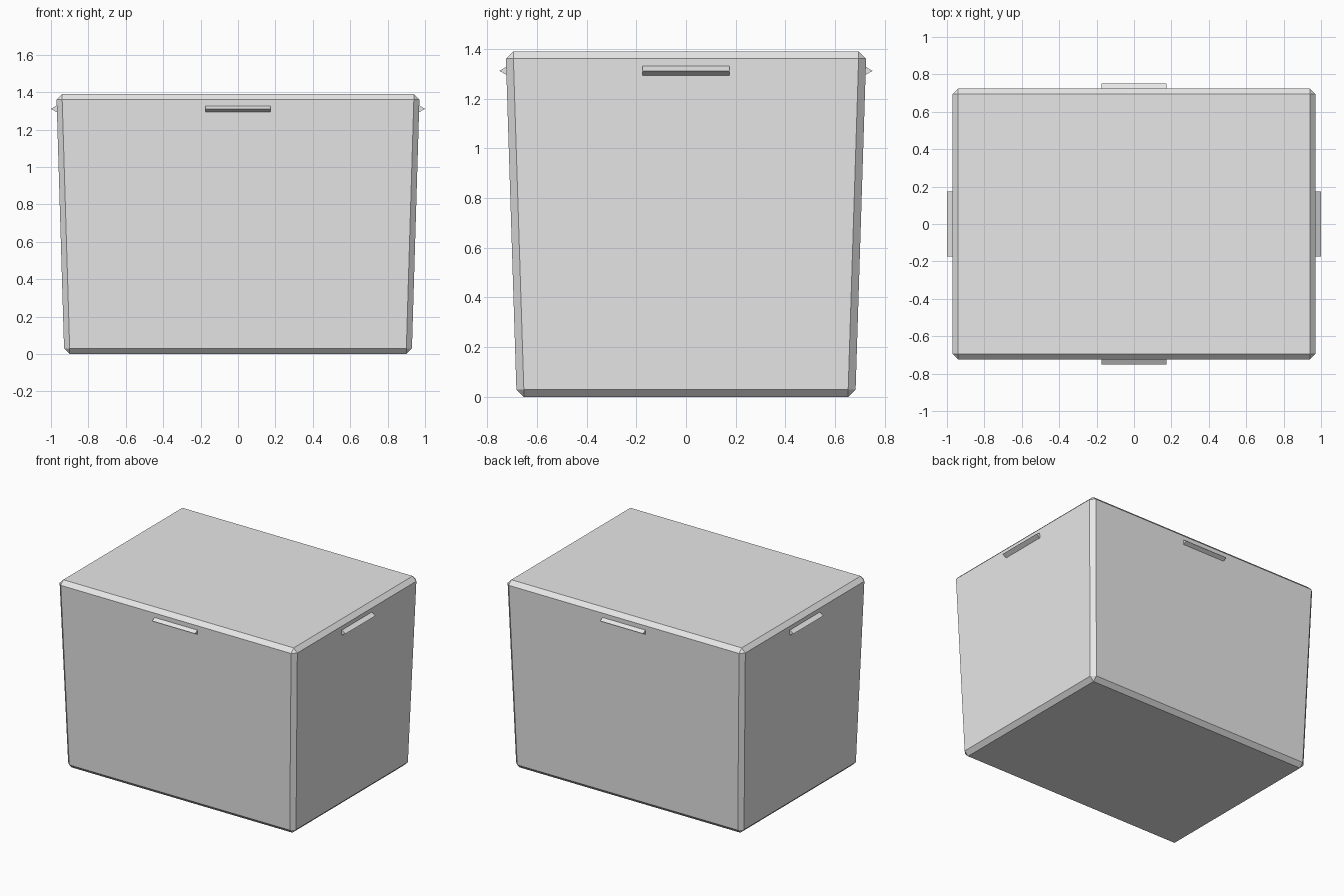
import bpy, bmesh, math
from mathutils import Matrix

if "Cube" in bpy.data.objects:
    bpy.data.objects.remove(bpy.data.objects["Cube"])

grey = bpy.data.materials.new("plain grey")
grey.diffuse_color = (0.8, 0.8, 0.8, 1)
grey.use_nodes = True
grey.node_tree.nodes["Principled BSDF"].inputs["Base Color"].default_value = grey.diffuse_color

C = 0.03                       # chamfer width


def finish(bm, name):
    bmesh.ops.recalc_face_normals(bm, faces=bm.faces)
    mesh = bpy.data.meshes.new(name)
    bm.to_mesh(mesh)
    bm.free()
    mesh.materials.append(grey)
    obj = bpy.data.objects.new(name, mesh)
    bpy.context.collection.objects.link(obj)
    return obj


# Tapered box: short end rectangles and chamfered-corner rings between them
def rectangle(bm, x, y, z):
    return [bm.verts.new((sx * x, sy * y, z))
            for sx, sy in ((1, 1), (-1, 1), (-1, -1), (1, -1))]


def octagon(bm, x, y, z):
    pts = [(x, y - C), (x - C, y), (C - x, y), (-x, y - C),
           (-x, C - y), (C - x, -y), (x - C, -y), (x, C - y)]
    return [bm.verts.new((px, py, z)) for px, py in pts]


bm = bmesh.new()
base = rectangle(bm, 0.90, 0.652, 0)
low = octagon(bm, 0.93, 0.682, C)
high = octagon(bm, 0.97, 0.724, 1.36)
top = rectangle(bm, 0.94, 0.694, 1.39)
for i in range(8):                                   # walls and upright chamfers
    j = (i + 1) % 8
    bm.faces.new((low[i], low[j], high[j], high[i]))
for cap, ring in ((base, low), (top, high)):         # end faces and their chamfers
    bm.faces.new(cap)
    for i in range(4):
        a, b, c = 2 * i, 2 * i + 1, (2 * i + 2) % 8
        bm.faces.new((cap[i], ring[a], ring[b]))
        bm.faces.new((cap[i], ring[b], ring[c], cap[(i + 1) % 4]))
finish(bm, "tapered_box")


# Wedge-shaped finger grip on each wall
def grip(name, reach, angle):
    bm = bmesh.new()
    profile = [(reach - 0.036, 1.333), (reach, 1.311), (reach - 0.036, 1.291)]
    ends = [[bm.verts.new((x, y, z)) for x, z in profile] for y in (-0.175, 0.175)]
    for end in ends:
        bm.faces.new(end)
    for i in range(3):
        j = (i + 1) % 3
        bm.faces.new((ends[0][i], ends[0][j], ends[1][j], ends[1][i]))
    bm.transform(Matrix.Rotation(math.radians(angle), 4, 'Z'))
    finish(bm, name)


for name, reach, angle in (("right_grip", 1.0, 0), ("back_grip", 0.75, 90),
                           ("left_grip", 1.0, 180), ("front_grip", 0.75, 270)):
    grip(name, reach, angle)
